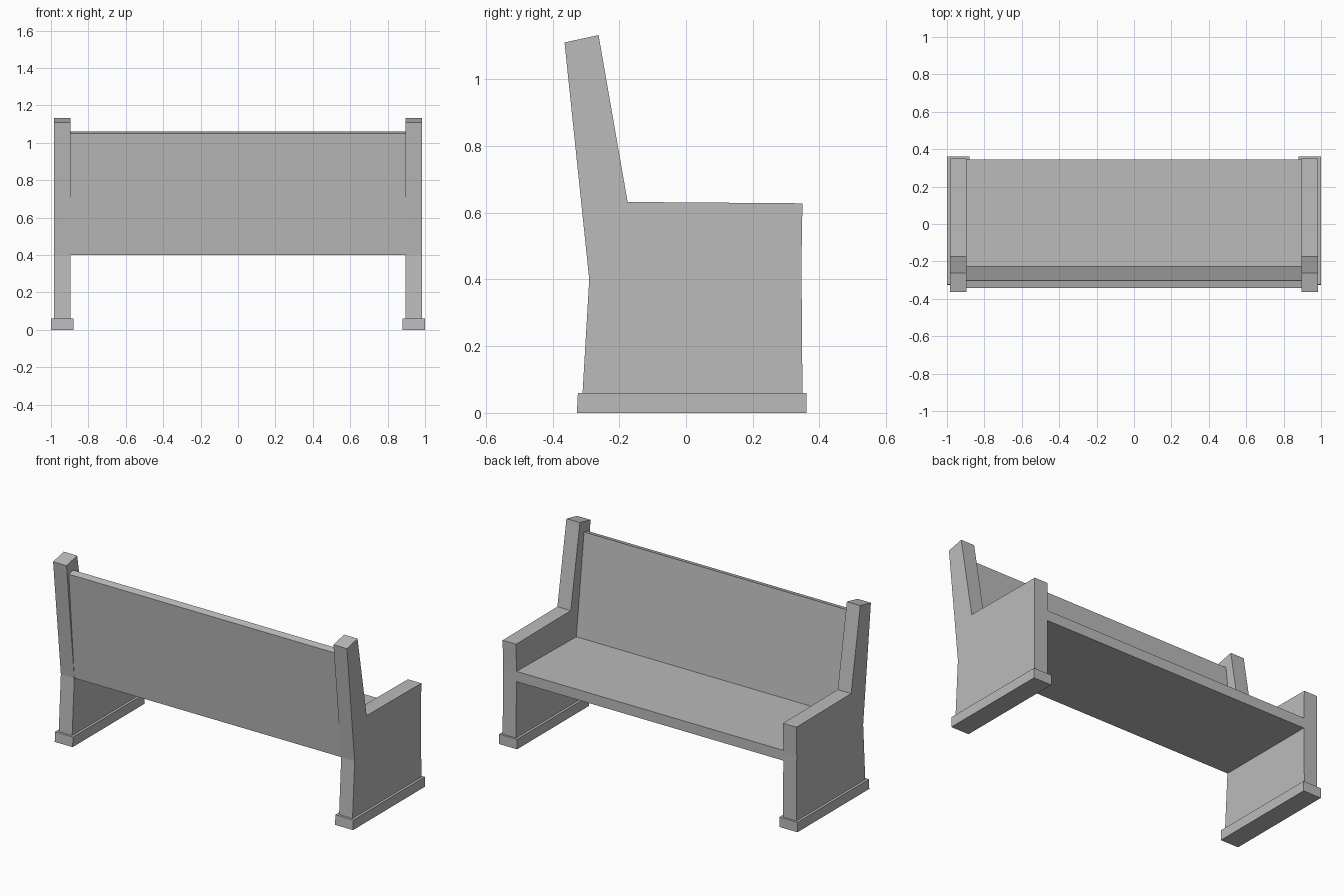
import bpy
import bmesh

cube = bpy.data.objects.get("Cube")
if cube:
    bpy.data.objects.remove(cube, do_unlink=True)

grey = bpy.data.materials.new("bench grey")
grey.use_nodes = True
colour = (0.5, 0.5, 0.5, 1)
grey.diffuse_color = colour
grey.node_tree.nodes["Principled BSDF"].inputs["Base Color"].default_value = colour


def extrude_profile(name, profile, x0, x1):
    """Sweep a closed (y, z) outline along x from x0 to x1."""
    bm = bmesh.new()
    face = bm.faces.new([bm.verts.new((x0, y, z)) for y, z in profile])
    swept = bmesh.ops.extrude_face_region(bm, geom=[face])["geom"]
    verts = [v for v in swept if isinstance(v, bmesh.types.BMVert)]
    bmesh.ops.translate(bm, verts=verts, vec=(x1 - x0, 0, 0))
    bmesh.ops.recalc_face_normals(bm, faces=bm.faces)
    mesh = bpy.data.meshes.new(name)
    bm.to_mesh(mesh)
    bm.free()
    mesh.materials.append(grey)
    obj = bpy.data.objects.new(name, mesh)
    bpy.context.collection.objects.link(obj)
    return obj


# End panel outline: leg, raked back post and armrest in one board
end_outline = [(-0.31, 0.06), (-0.29, 0.40), (-0.364, 1.11), (-0.262, 1.132),
               (-0.175, 0.632), (0.349, 0.628), (0.346, 0.45), (0.349, 0.06)]
foot_outline = [(-0.327, 0), (-0.324, 0.06), (0.361, 0.06), (0.361, 0)]

for side, s in (("left", 1), ("right", -1)):
    extrude_profile(side + "_end_panel", end_outline, s * 0.895, s * 0.985)
    extrude_profile(side + "_foot", foot_outline, s * 0.88, s)

# Seat and raked backrest share one angled cross-section
seat_outline = [(-0.289, 0.40), (-0.342, 1.05), (-0.302, 1.06),
                (-0.228, 0.453), (0.345, 0.462), (0.345, 0.40)]
extrude_profile("seat_and_backrest", seat_outline, -0.9, 0.9)
